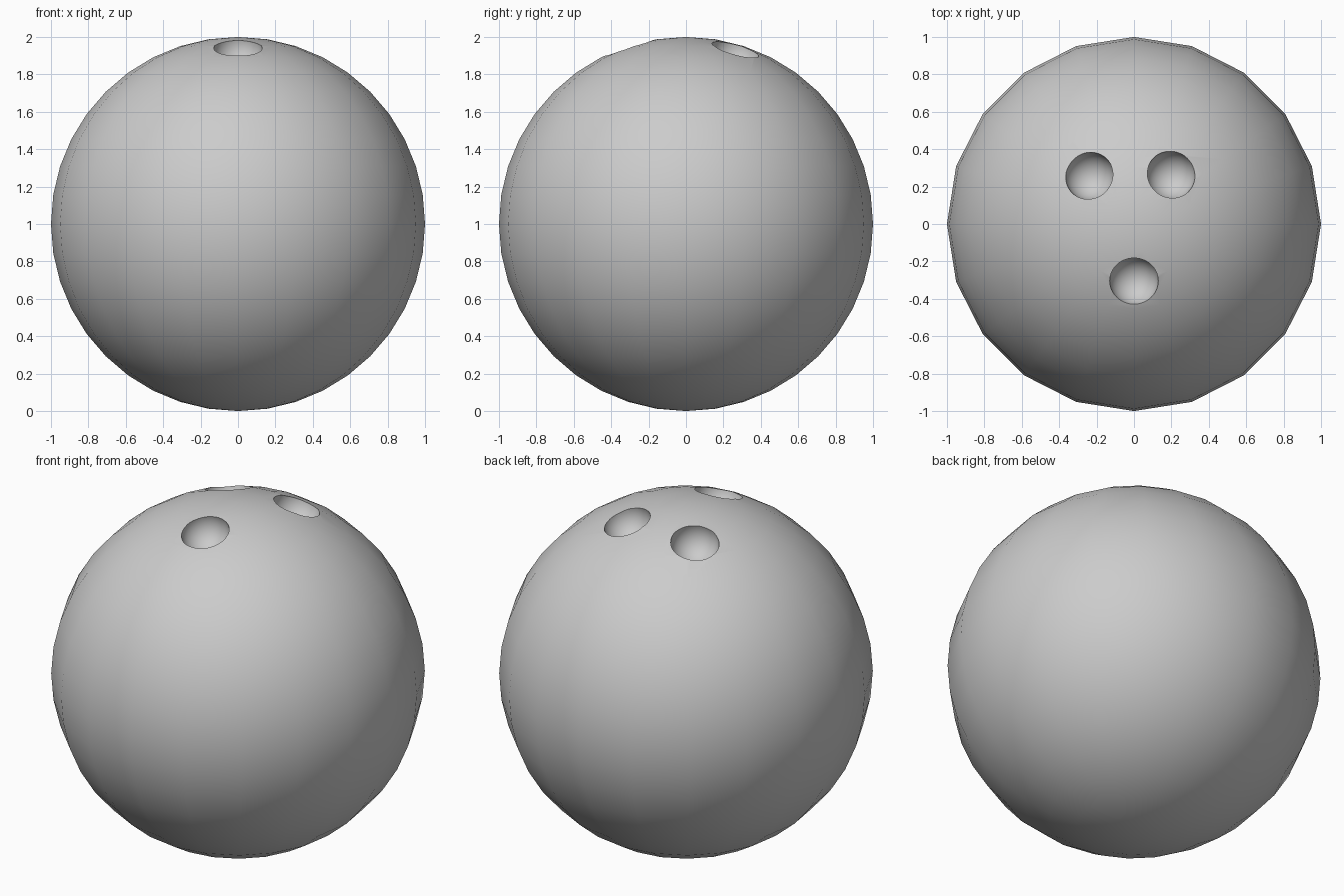
import bpy, math

if "Cube" in bpy.data.objects:
    bpy.data.objects.remove(bpy.data.objects["Cube"])

# ball body: 20-sided sphere resting on the floor
bpy.ops.mesh.primitive_uv_sphere_add(segments=20, ring_count=20, radius=1, location=(0, 0, 1))
ball = bpy.context.object
ball.name = "ball"


def finger_hole(name, x, y, r=0.13, dist=0.985):
    """Round-bottomed hole, cut where the radial direction meets the surface."""
    z = 1 + math.sqrt(dist ** 2 - x * x - y * y)
    bpy.ops.mesh.primitive_uv_sphere_add(segments=48, ring_count=24, radius=r, location=(x, y, z))
    cutter = bpy.context.object
    cutter.name = name
    bpy.context.view_layer.objects.active = ball
    mod = ball.modifiers.new(name, 'BOOLEAN')
    mod.operation = 'DIFFERENCE'
    mod.solver = 'EXACT'
    mod.object = cutter
    bpy.ops.object.modifier_apply(modifier=name)
    bpy.data.objects.remove(cutter)


# thumb hole and two finger holes
finger_hole("thumb_hole", 0.0, -0.304)
finger_hole("left_finger_hole", -0.238, 0.257)
finger_hole("right_finger_hole", 0.198, 0.263)

bpy.ops.object.select_all(action='DESELECT')
ball.select_set(True)
bpy.context.view_layer.objects.active = ball
bpy.ops.object.shade_smooth_by_angle(angle=math.radians(35))
